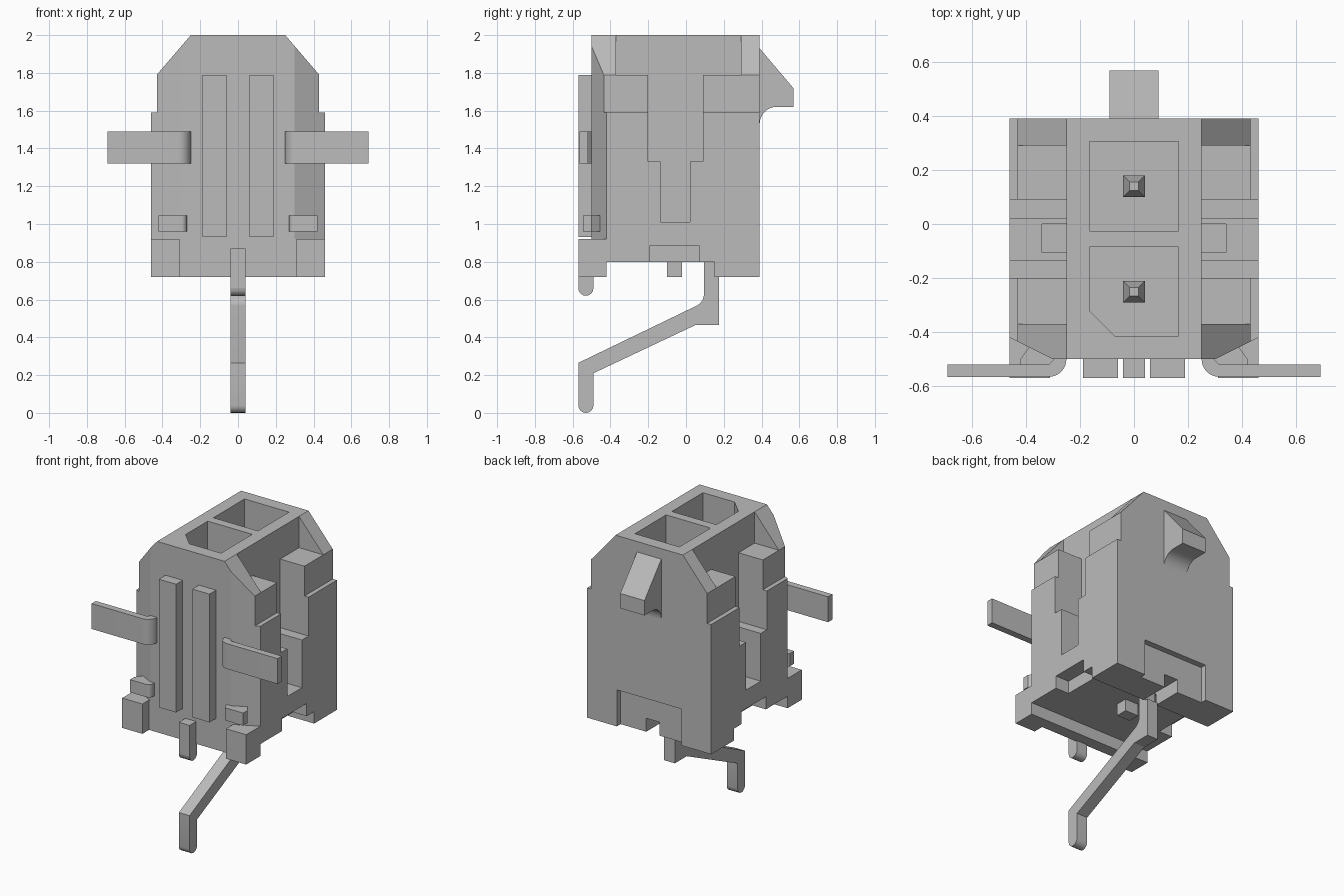
import bpy, math
from mathutils import Vector

if "Cube" in bpy.data.objects:
    bpy.data.objects.remove(bpy.data.objects["Cube"])

grey = bpy.data.materials.new("plain grey")
grey.use_nodes = True
grey.diffuse_color = (0.5, 0.5, 0.5, 1)
grey.node_tree.nodes["Principled BSDF"].inputs["Base Color"].default_value = (0.5, 0.5, 0.5, 1)

AXES = {"x": (1, 2, 0), "y": (0, 2, 1), "z": (0, 1, 2)}


def prism(name, pts, axis, lo, hi):
    """Extrude a 2D outline along an axis."""
    a, b, c = AXES[axis]
    area = sum(p[0] * q[1] - q[0] * p[1] for p, q in zip(pts, pts[1:] + pts[:1]))
    if (area > 0) == (axis == "y"):
        pts = pts[::-1]
    verts = []
    for h in (lo, hi):
        for p in pts:
            v = Vector()
            v[a], v[b], v[c] = p[0], p[1], h
            verts.append(v)
    n = len(pts)
    faces = [tuple(reversed(range(n))), tuple(range(n, 2 * n))]
    faces += [(i, (i + 1) % n, n + (i + 1) % n, n + i) for i in range(n)]
    mesh = bpy.data.meshes.new(name)
    mesh.from_pydata(verts, [], faces)
    mesh.materials.append(grey)
    ob = bpy.data.objects.new(name, mesh)
    bpy.context.collection.objects.link(ob)
    return ob


def box(name, x, y, z):
    return prism(name, [(x[0], y[0]), (x[1], y[0]), (x[1], y[1]), (x[0], y[1])], "z", *z)


def arc(cx, cy, r, start, end, n=8):
    angles = [math.radians(start + (end - start) * i / n) for i in range(n + 1)]
    return [(cx + r * math.cos(t), cy + r * math.sin(t)) for t in angles]


def flip(pts, s):
    return [(s * u, v) for u, v in pts]


def span(s, a, b):
    return sorted((s * a, s * b))


def cut(target, cutter):
    mod = target.modifiers.new("cut", "BOOLEAN")
    mod.operation, mod.solver, mod.object = "DIFFERENCE", "EXACT", cutter
    bpy.context.view_layer.objects.active = target
    bpy.ops.object.modifier_apply(modifier=mod.name)
    bpy.data.objects.remove(cutter)


# Housing: shouldered end profile run from front to back
half = [(0.46, 0.72), (0.46, 1.59), (0.43, 1.59), (0.43, 1.79), (0.25, 2)]
housing = prism("housing", half + flip(half, -1)[::-1], "y", -0.5, 0.39)

for s in (1, -1):
    # Side recesses, stepping down to a narrow slot
    cut(housing, box("cutter", span(s, 0.25, 0.6), (-0.37, 0.29), (1.79, 2.1)))
    cut(housing, box("cutter", span(s, 0.25, 0.6), (-0.2, 0.09), (1.33, 2.1)))
    cut(housing, box("cutter", span(s, 0.25, 0.6), (-0.135, 0.02), (1.01, 1.5)))
    cut(housing, box("cutter", span(s, 0.25, 0.34), (-0.105, 0), (0.9, 1.1)))
    # Slanted front corners
    corner = flip([(0.30, -0.5), (0.62, -0.34), (0.62, -0.6), (0.30, -0.6)], s)
    cut(housing, prism("cutter", corner, "z", 0.92, 2.1))
    # Low side notch
    cut(housing, box("cutter", span(s, 0.36, 0.6), (-0.19, 0.07), (0.7, 0.885)))

# Clearance underneath, back recess and lead groove
cut(housing, box("cutter", (-0.6, 0.6), (-0.42, 0.15), (0.6, 0.8)))
cut(housing, box("cutter", (-0.24, 0.24), (0.35, 0.5), (0.6, 0.965)))
cut(housing, box("cutter", (-0.05, 0.05), (0.1, 0.5), (0.6, 0.81)))

# Two sockets, the front one with a cut corner
cut(housing, box("cutter", (-0.165, 0.165), (-0.025, 0.305), (0.95, 2.1)))
socket = [(-0.165, -0.32), (-0.07, -0.415), (0.165, -0.415), (0.165, -0.085), (-0.165, -0.085)]
cut(housing, prism("cutter", socket, "z", 0.95, 2.1))

# Contact pins with tapered tips
for name, y in (("front_pin", -0.25), ("back_pin", 0.14)):
    pin = box(name, (-0.04, 0.04), (y - 0.04, y + 0.04), (0.9, 1.6))
    for v in pin.data.vertices:
        if v.co.z > 1.5:
            v.co.x *= 0.4
            v.co.y = y + (v.co.y - y) * 0.4
            v.co.z = 1.62
    shaft = [v.co.copy() for v in pin.data.vertices]
    pin_base = box(name + "_shaft", (-0.04, 0.04), (y - 0.04, y + 0.04), (0.9, 1.54))
    for v in pin.data.vertices:
        if v.co.z < 1:
            v.co.z = 1.54

# Front ribs, corner feet, side tabs and small clips
for s, side in ((1, "left"), (-1, "right")):
    box(side + "_rib", span(s, 0.06, 0.188), (-0.57, -0.49), (0.93, 1.79))
    box(side + "_foot", span(s, 0.31, 0.46), (-0.57, -0.42), (0.72, 0.92))
    tab = arc(0.315, -0.5, 0.065, 180, 270) + [(0.69, -0.565), (0.69, -0.52), (0.315, -0.52)]
    tab += [(0.295, -0.5), (0.295, -0.47), (0.25, -0.47)]
    prism(side + "_tab", flip(tab, s), "z", 1.32, 1.49)
    clip = arc(0.3, -0.515, 0.03, 180, 270) + [(0.42, -0.545), (0.42, -0.5), (0.37, -0.43), (0.27, -0.43)]
    prism(side + "_clip", flip(clip, s), "z", 0.96, 1.045)

# Back latch hook
hook = [(0.38, 1.93), (0.39, 1.93), (0.568, 1.72), (0.568, 1.62), (0.48, 1.62)]
hook += arc(0.48, 1.53, 0.09, 90, 180)[1:] + [(0.38, 1.53)]
prism("latch_hook", hook, "x", -0.09, 0.09)

# Standoff peg
box("standoff_peg", (-0.05, 0.05), (-0.1, -0.02), (0.72, 0.82))

# Leads with rounded ends
tip = arc(-0.53, 0.04, 0.04, 180, 360)
front_lead = [(-0.57, 0.87), (-0.57, 0.66)] + [(y, z + 0.62) for y, z in tip] + [(-0.49, 0.87)]
prism("front_lead", front_lead, "x", -0.04, 0.04)
back_lead = [(0.095, 0.85)] + arc(0.025, 0.63, 0.07, 0, -62) + [(-0.57, 0.265)] + tip
back_lead += [(-0.49, 0.21), (0.05, 0.465), (0.175, 0.465), (0.175, 0.72), (0.15, 0.72), (0.15, 0.85)]
prism("back_lead", back_lead, "x", -0.04, 0.04)

# Smooth the rounded faces, keep edges sharp
bpy.ops.object.select_all(action="DESELECT")
for ob in bpy.context.collection.objects:
    if ob.type == "MESH":
        ob.select_set(True)
        bpy.context.view_layer.objects.active = ob
bpy.ops.object.shade_smooth_by_angle(angle=math.radians(25))
